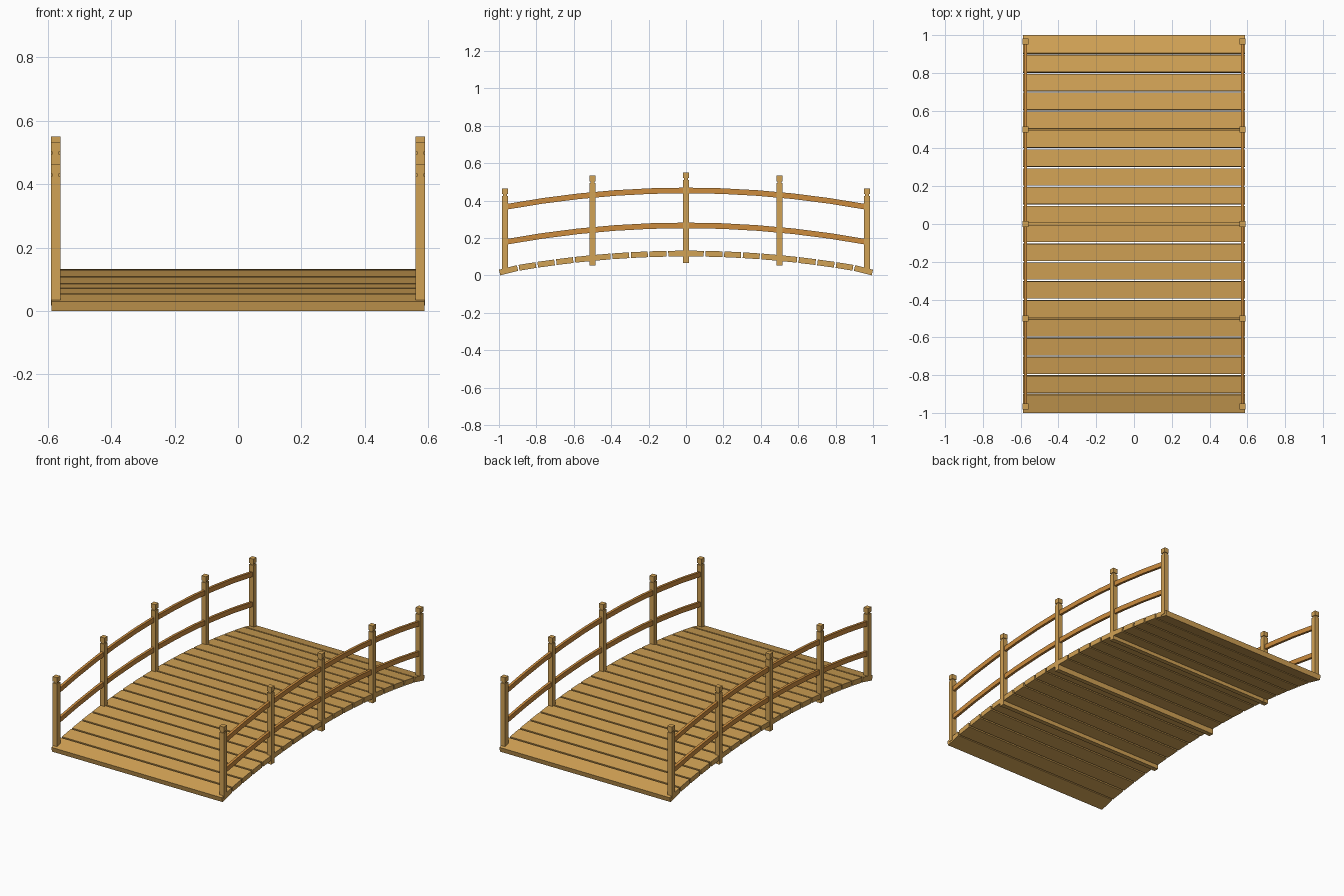
import bpy, bmesh, math
from mathutils import Matrix, Vector

if "Cube" in bpy.data.objects:
    bpy.data.objects.remove(bpy.data.objects["Cube"])


def material(name, rgb):
    m = bpy.data.materials.new(name)
    m.diffuse_color = (*rgb, 1)
    m.use_nodes = True
    m.node_tree.nodes["Principled BSDF"].inputs["Base Color"].default_value = m.diffuse_color
    return m


PINE = material("pine wood", (0.64, 0.36, 0.09))
HONEY = material("honey wood", (0.61, 0.265, 0.048))


def finish(name, bm, mat):
    bmesh.ops.recalc_face_normals(bm, faces=bm.faces[:])
    me = bpy.data.meshes.new(name)
    bm.to_mesh(me)
    bm.free()
    me.materials.append(mat)
    ob = bpy.data.objects.new(name, me)
    bpy.context.collection.objects.link(ob)
    return ob


def box(bm, lo, hi):
    lo, hi = Vector(lo), Vector(hi)
    mat = Matrix.Translation((lo + hi) / 2) @ Matrix.Diagonal((*(hi - lo), 1))
    return bmesh.ops.create_cube(bm, size=1, matrix=mat)["verts"]


def arch(y):
    """Drop of the bridge arc below its crown."""
    return 0.095 * y * y


def deck_top(y):
    return 0.132 - arch(y)


# Deck: twenty separate planks following the arc, the outer ones tilted more
for i in range(20):
    y0, y1 = -1 + i * 0.1 + 0.005, -1 + (i + 1) * 0.1 - 0.005
    z0, z1 = deck_top(y0), deck_top(y1)
    if i == 0:
        y0, z0 = -1.0, 0.03
    if i == 19:
        y1, z1 = 1.0, 0.03
    d = Vector((y1 - y0, z1 - z0)).normalized()
    n = Vector((d.y, -d.x)) * 0.031          # downward thickness
    prof = [(y0, z0), (y1, z1), (y1 + n.x, z1 + n.y), (y0 + n.x, z0 + n.y)]
    bm = bmesh.new()
    a, b = [[bm.verts.new((x, y, max(z, 0))) for y, z in prof] for x in (-0.588, 0.588)]
    bm.faces.new(a)
    bm.faces.new(b)
    for k in range(4):
        j = (k + 1) % 4
        bm.faces.new((a[k], a[j], b[j], b[k]))
    finish(f"deck_plank_{i + 1}", bm, PINE)

# Posts with a narrow neck and a square cap: (y, bottom, top)
POSTS = [(-0.967, 0.018, 0.464), (-0.5, 0.052, 0.533), (0, 0.067, 0.55),
         (0.5, 0.052, 0.533), (0.967, 0.018, 0.464)]
for side, sx in (("left", -1), ("right", 1)):
    cx = sx * 0.575
    for i, (y, zb, zt) in enumerate(POSTS):
        bm = bmesh.new()
        h = 0.0155
        box(bm, (cx - h, y - h, zb), (cx + h, y + h, zt - 0.039))
        box(bm, (cx - 0.011, y - 0.011, zt - 0.04), (cx + 0.011, y + 0.011, zt - 0.027))
        box(bm, (cx - h, y - h, zt - 0.03), (cx + h, y + h, zt))
        finish(f"{side}_post_{i + 1}", bm, PINE)

    # Curved handrail and middle rail
    for name, zc in (("top_rail", 0.454), ("middle_rail", 0.267)):
        bm = bmesh.new()
        rings = []
        for k in range(11):
            y = -0.962 + 1.924 * k / 10
            z = zc - arch(y)
            rings.append([bm.verts.new((cx + dx, y, z + dz)) for dx, dz in
                          ((-0.008, -0.015), (0.008, -0.015), (0.008, 0.015), (-0.008, 0.015))])
        for a, b in zip(rings, rings[1:]):
            for k in range(4):
                j = (k + 1) % 4
                bm.faces.new((a[k], a[j], b[j], b[k]))
        bm.faces.new(rings[0])
        bm.faces.new(rings[-1])
        finish(f"{side}_{name}", bm, HONEY)

# Cross beams under the deck joining the inner posts
for i, (y, zb, zt) in enumerate(POSTS[1:4]):
    bm = bmesh.new()
    box(bm, (-0.575, y - 0.0145, zb + 0.001), (0.575, y + 0.0145, deck_top(y) - 0.028))
    finish(f"cross_beam_{i + 1}", bm, PINE)
